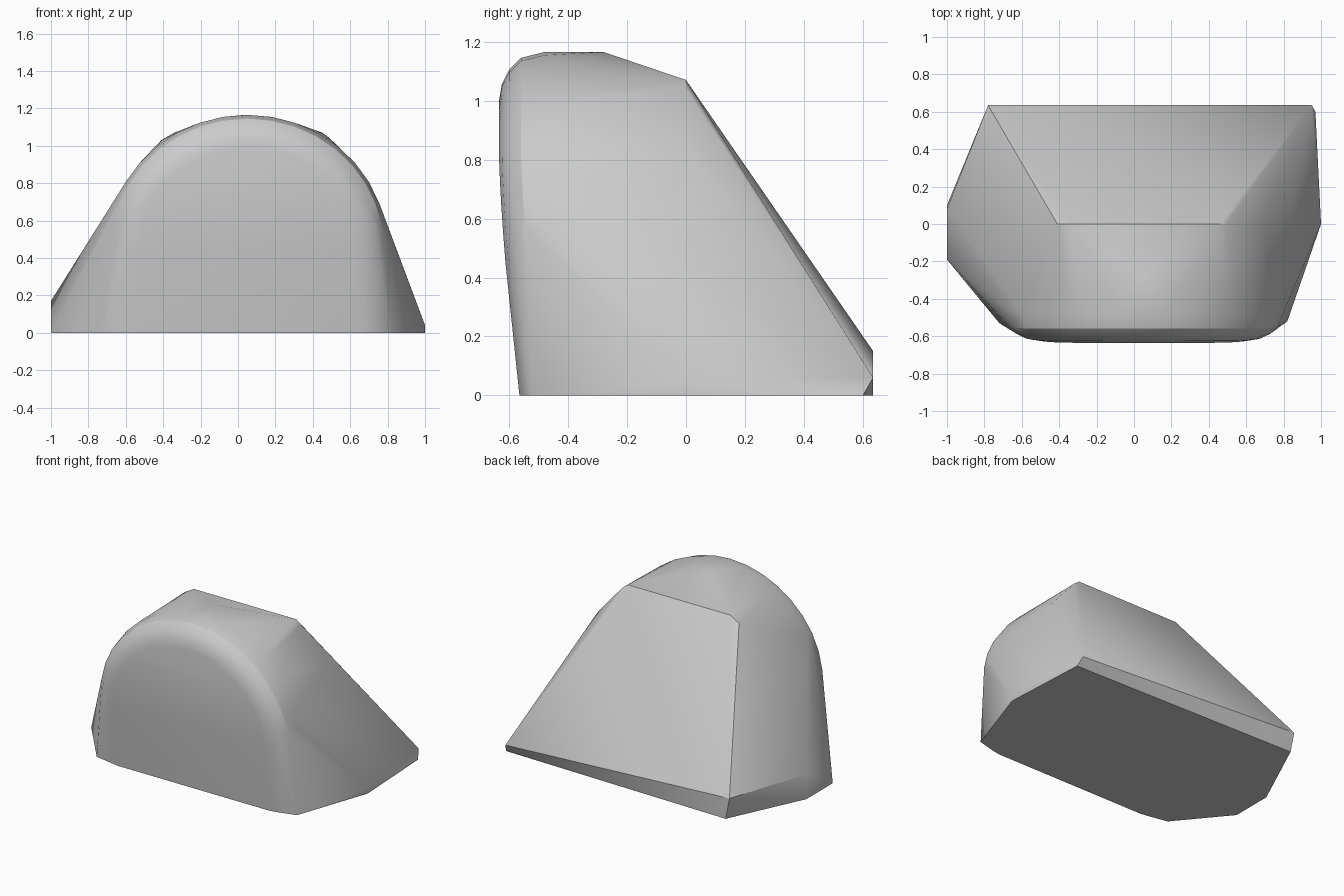
import bpy
import bmesh
import math

default_cube = bpy.data.objects.get("Cube")
if default_cube:
    bpy.data.objects.remove(default_cube, do_unlink=True)

# Single plain grey material
grey = bpy.data.materials.new("plain grey")
grey.use_nodes = True
grey.diffuse_color = (0.6, 0.6, 0.6, 1)
grey.node_tree.nodes["Principled BSDF"].inputs["Base Color"].default_value = grey.diffuse_color

ARCH_CENTRE_X, ARCH_CENTRE_Z = 0.05, 0.45
ARCH_WIDTH, ARCH_HEIGHT = 0.75, 0.715
ARCH_STEPS = 18
LEAN_TOP = 0.85


def lean(z):
    """Backward shift of the front wall toward its foot."""
    return 0.07 * max(0, 1 - z / LEAN_TOP) ** 1.5


def arch_ring(inset, y):
    """Upright arch outline with straight legs down to the floor."""
    points = []
    for step in range(ARCH_STEPS + 1):
        angle = math.pi * step / ARCH_STEPS
        x = ARCH_CENTRE_X + (ARCH_WIDTH - inset) * math.cos(angle)
        z = ARCH_CENTRE_Z + (ARCH_HEIGHT - inset) * math.sin(angle)
        points.append((x, y + lean(z), z))
    for side in (-1, 1):
        x = ARCH_CENTRE_X + side * (ARCH_WIDTH - inset)
        points.append((x, y + lean(0), 0))
    return points


# Rounded front rim: arches that shrink toward the front
shell_points = []
for inset, y in ((0, -0.48), (0.02, -0.56), (0.06, -0.6), (0.11, -0.625), (0.17, -0.635)):
    shell_points += arch_ring(inset, y)

# Crown, and the ridge above the sloping back
shell_points += [(0.04, -0.28, 1.165), (0.18, -0.3, 1.145)]
shell_points += [(-0.34, 0, 1.07), (0.45, 0, 1.07), (-0.41, 0, 1.03), (0.49, 0, 1.04)]
shell_points += [(0.68, 0, 0.82)]

# Lower back edge and flared foot on both sides
shell_points += [(-0.78, 0.635, 0.15), (0.95, 0.635, 0.06)]
shell_points += [(-0.75, 0.635, 0), (0.97, 0.6, 0)]
shell_points += [(-1, 0.08, 0.17), (-1, 0.1, 0), (-1, -0.19, 0)]
shell_points += [(1, 0, 0.04), (1, 0, 0), (0.82, -0.52, 0), (-0.72, -0.53, 0)]

# Wrap the outline points in one convex shell
bm = bmesh.new()
for point in shell_points:
    bm.verts.new(point)
hull = bmesh.ops.convex_hull(bm, input=bm.verts[:])
loose = {g for g in hull["geom_interior"] + hull["geom_unused"] if isinstance(g, bmesh.types.BMVert)}
bmesh.ops.delete(bm, geom=list(loose), context="VERTS")
bmesh.ops.dissolve_limit(bm, angle_limit=math.radians(1), verts=bm.verts[:], edges=bm.edges[:])
bmesh.ops.recalc_face_normals(bm, faces=bm.faces[:])
mesh = bpy.data.meshes.new("arched_shell")
bm.to_mesh(mesh)
bm.free()
mesh.materials.append(grey)
shell = bpy.data.objects.new("arched_shell", mesh)
bpy.context.collection.objects.link(shell)

# Soft front rim, crisp ridge and foot
bpy.ops.object.select_all(action="DESELECT")
shell.select_set(True)
bpy.context.view_layer.objects.active = shell
bpy.ops.object.shade_smooth_by_angle(angle=math.radians(30))
